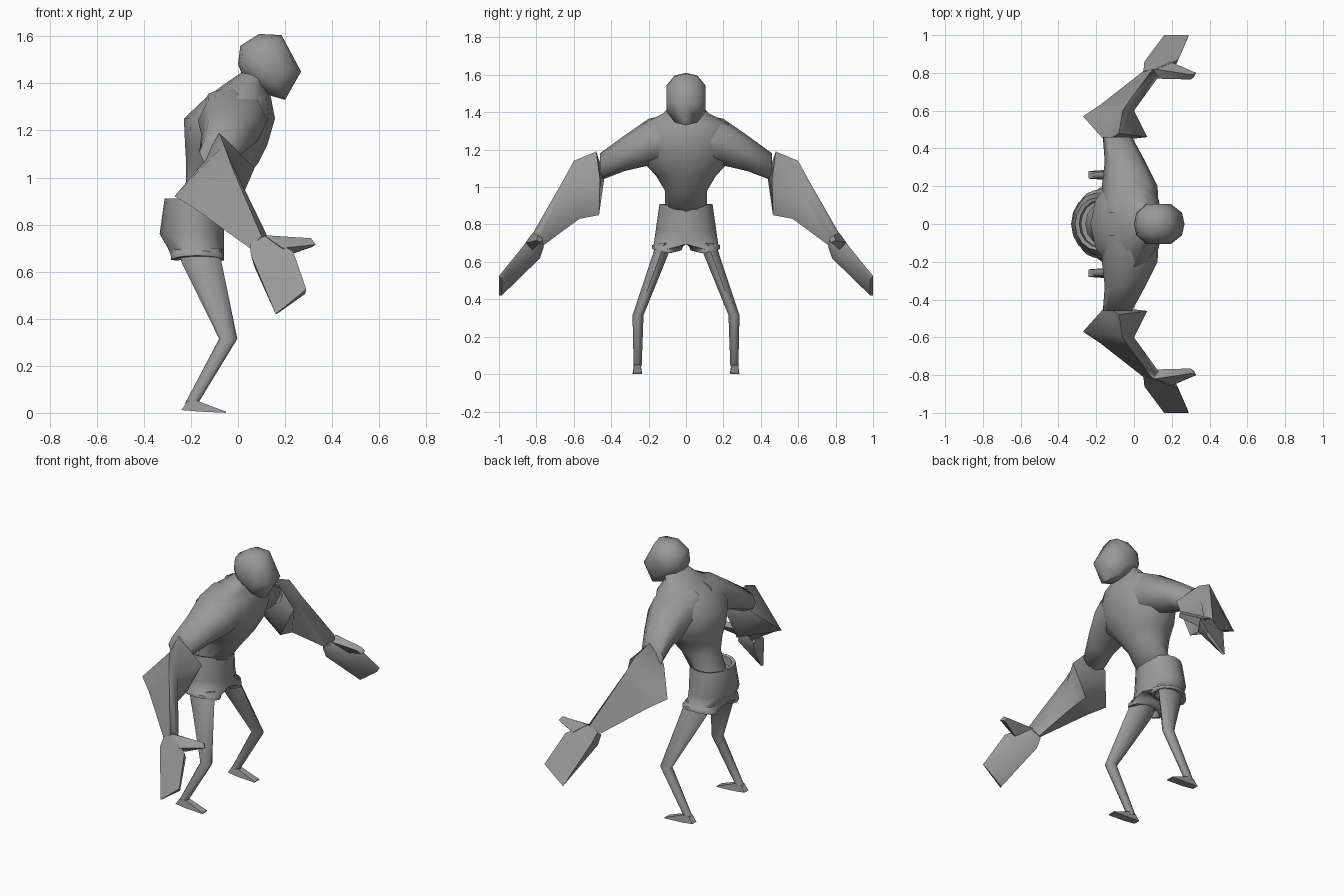
import bpy, bmesh
from math import sin, cos, pi, radians
from mathutils import Vector

if "Cube" in bpy.data.objects:
    bpy.data.objects.remove(bpy.data.objects["Cube"])

grey = bpy.data.materials.new("clay_grey")
grey.use_nodes = True
GREY = (0.32, 0.32, 0.32, 1)
grey.diffuse_color = GREY
grey.node_tree.nodes["Principled BSDF"].inputs["Base Color"].default_value = GREY


def loft(name, rings, mirror=False, tweak=None, angle=60, pole=None):
    """Skin a row of rings and close both ends, the first one to a pole if given."""
    bm = bmesh.new()
    rows = [[bm.verts.new(p) for p in ring] for ring in rings]
    n = len(rows[0])
    for a, b in zip(rows, rows[1:]):
        for i in range(n):
            j = (i + 1) % n
            bm.faces.new((a[i], a[j], b[j], b[i]))
    if pole:
        tip = bm.verts.new(pole)
        for i in range(n):
            bm.faces.new((rows[0][i], rows[0][(i + 1) % n], tip))
    else:
        bm.faces.new(rows[0])
    bm.faces.new(rows[-1])
    bmesh.ops.recalc_face_normals(bm, faces=bm.faces)
    if mirror:  # drop walls lying on the mirror plane
        walls = [f for f in bm.faces if all(abs(v.co.y) < 1e-5 for v in f.verts)]
        bmesh.ops.delete(bm, geom=walls, context="FACES")
    if tweak:
        for v in bm.verts:
            tweak(v.co)
    mesh = bpy.data.meshes.new(name)
    bm.to_mesh(mesh)
    bm.free()
    mesh.materials.append(grey)
    ob = bpy.data.objects.new(name, mesh)
    bpy.context.collection.objects.link(ob)
    if mirror:
        mod = ob.modifiers.new("Mirror", "MIRROR")
        mod.use_axis = (False, True, False)
    bpy.ops.object.select_all(action="DESELECT")
    ob.select_set(True)
    bpy.context.view_layer.objects.active = ob
    bpy.ops.object.shade_smooth_by_angle(angle=radians(angle))


def oval(a0, a1, b0, b1, n):
    """Points of an oval between two pairs of limits."""
    return [((a0 + a1) / 2 + (a1 - a0) / 2 * cos(2 * pi * i / n),
             (b0 + b1) / 2 + (b1 - b0) / 2 * sin(2 * pi * i / n)) for i in range(n)]


def level(z, x0, x1, y0, y1, n=12):
    return [(x, y, z) for x, y in oval(x0, x1, y0, y1, n)]


def upright(y, x0, x1, z0, z1, n=8):
    return [(x, y, z) for x, z in oval(x0, x1, z0, z1, n)]


def half(z, x0, x1, h):
    """Left half of a level oval, flattened onto the centre plane."""
    return [(x, max(y, 0), z) for x, y, z in level(z, x0, x1, -h, h, 16)]


# Head: side profile with narrower cheeks
profile = [(0, 1.48), (.01, 1.56), (.09, 1.61), (.185, 1.605),
           (.268, 1.45), (.2, 1.33), (.13, 1.35), (.025, 1.42)]


def head_slice(y, s):
    c = Vector((.125, 1.475))
    pts = [c + (Vector(p) - c) * s for p in profile]
    return [(p.x, y, p.y) for p in pts]


loft("head", [head_slice(y, s) for y, s in (
    (-.105, .5), (-.06, .9), (0, 1), (.06, .9), (.105, .5))])

# Torso and neck
loft("torso", [level(z, x0, x1, -h, h) for z, x0, x1, h in (
    (.85, -.26, -.08, .11), (.98, -.22, .02, .112), (1.06, -.22, .085, .16),
    (1.14, -.225, .125, .235), (1.25, -.23, .157, .255), (1.34, -.135, .14, .23),
    (1.395, -.06, .115, .12), (1.45, .02, .13, .075))], angle=80)

# Upper arms
loft("upper_arms", [upright(.06, -.17, .13, 1.13, 1.395),
                    upright(.2, -.17, .125, 1.115, 1.365),
                    upright(.33, -.155, .06, 1.085, 1.275),
                    upright(.46, -.165, -.01, 1.035, 1.18)], True, angle=80)

# Forearms: flared sleeves narrowing to the wrist
loft("forearms", [
    [(-.08, .48, 1.19), (.07, .46, 1.04), (-.03, .465, .85), (-.27, .57, .92), (-.06, .6, 1.14)],
    [(-.03, .62, 1.07), (0, .6, 1), (-.02, .57, .83), (-.18, .63, .865), (-.02, .66, 1.03)],
    [(.11, .79, .76), (.13, .78, .74), (.07, .76, .69), (.05, .81, .7), (.1, .82, .75)]],
     True, angle=75, pole=(-.15, .435, 1.06))

# Mitten hands
loft("hands", [
    [(.05, .81, .72), (.12, .82, .755), (.12, .77, .72), (.06, .76, .68)],
    [(.055, .86, .67), (.235, .87, .685), (.21, .82, .63), (.07, .78, .62)],
    [(.16, 1, .42), (.29, 1, .525), (.285, .985, .505), (.165, .985, .42)]], True)
loft("thumbs", [
    [(.11, .82, .755), (.11, .77, .73), (.2, .82, .665), (.19, .86, .7)],
    [(.31, .79, .742), (.3, .765, .725), (.315, .775, .705), (.33, .8, .715)]], True)


# Shorts: open waistband dipping at the front, flared hems rising to the crotch
def shape_shorts(co):
    if co.z > .88 and co.x > -.12:
        co.z -= .04 * (1 - min(1, abs(co.y) / .12))
    if co.z < .685:
        co.z += abs(co.y - .09) * .25


loft("shorts", [
    level(.68, -.25, -.09, .06, .155, 16),
    level(.645, -.265, -.075, .045, .168, 16),
    level(.645, -.285, -.06, .025, .183, 16),
    level(.665, -.285, -.06, .015, .183, 16),
    half(.695, -.295, -.06, .172),
    half(.76, -.333, -.06, .163),
    half(.91, -.312, -.06, .142),
    half(.905, -.29, -.075, .125),
    half(.86, -.28, -.08, .12)], True, tweak=shape_shorts)

# Bent legs
loft("legs", [level(z, x0, x1, y0, y1, 8) for z, x0, x1, y0, y1 in (
    (.7, -.255, -.08, .07, .16), (.64, -.24, -.07, .095, .178),
    (.315, -.08, -.003, .227, .286), (.04, -.225, -.17, .237, .28))], True)

# Wedge feet
loft("feet", [
    [(-.24, .24, .012), (-.24, .28, .012), (-.215, .278, .05), (-.215, .242, .05)],
    [(-.17, .235, .006), (-.17, .285, .006), (-.17, .278, .05), (-.17, .242, .05)],
    [(-.05, .235, 0), (-.05, .285, 0), (-.05, .283, .005), (-.05, .237, .005)]], True)
